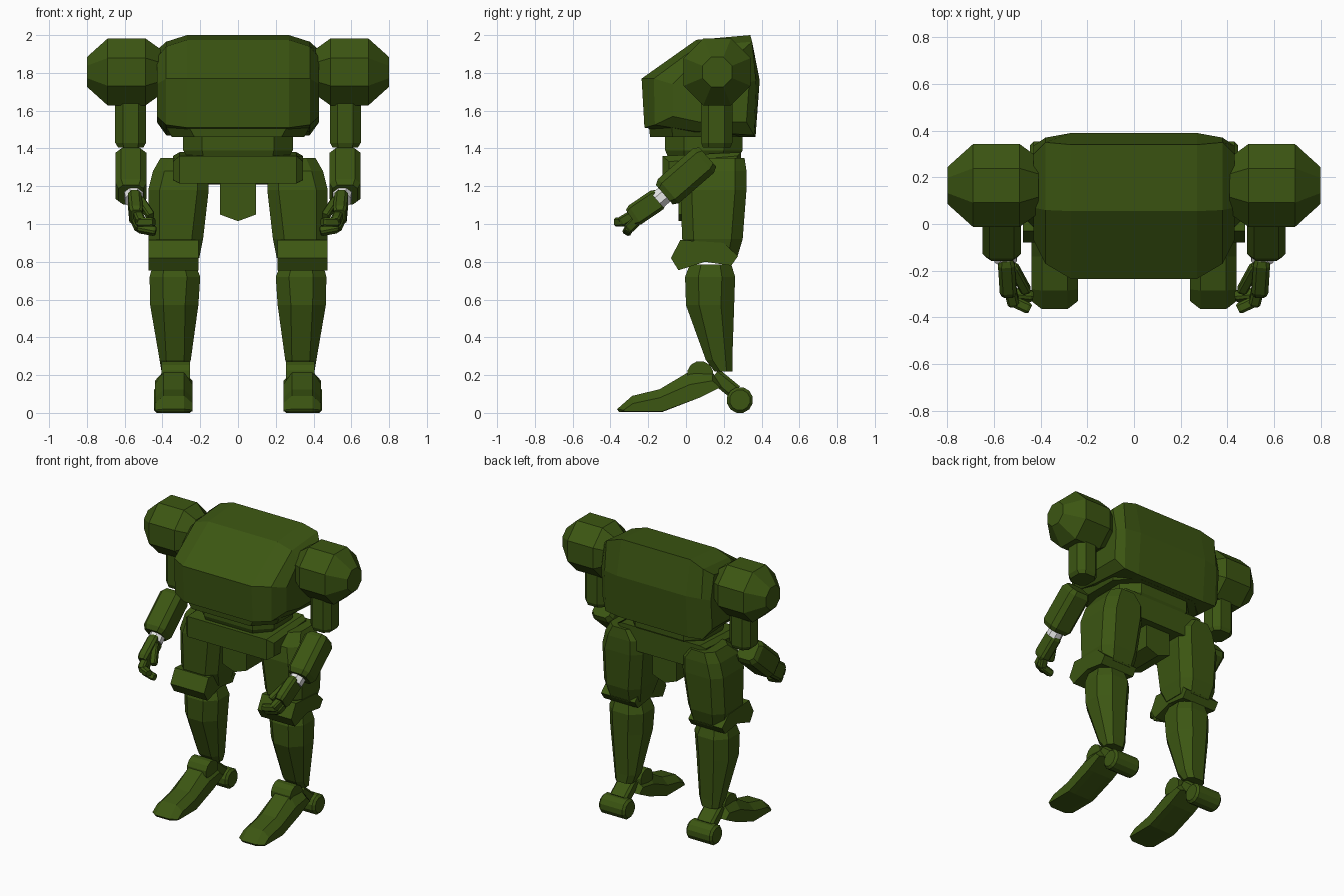
import bpy, bmesh, math
from mathutils import Vector


def material(name, rgb):
    m = bpy.data.materials.new(name)
    m.diffuse_color = (*rgb, 1)
    return m


GREEN = material("dark green", (0.045, 0.093, 0.006))
WHITE = material("white", (0.8, 0.8, 0.8))


def loft(name, rings, mat=GREEN, mirror=False):
    """Skin equal-length point rings and cap both ends."""
    bm = bmesh.new()
    vs = [[bm.verts.new(p) for p in r] for r in rings]
    n = len(vs[0])
    for a, b in zip(vs, vs[1:]):
        for i in range(n):
            j = (i + 1) % n
            bm.faces.new((a[i], a[j], b[j], b[i]))
    bm.faces.new(vs[0])
    bm.faces.new(vs[-1])
    bmesh.ops.recalc_face_normals(bm, faces=bm.faces)
    me = bpy.data.meshes.new(name)
    bm.to_mesh(me)
    bm.free()
    me.materials.append(mat)
    ob = bpy.data.objects.new(name, me)
    bpy.context.collection.objects.link(ob)
    if mirror:
        ob.modifiers.new("mirror", "MIRROR").use_axis[0] = True
    return ob


def octo(x0, x1, y0, y1, c):
    """Rectangle with cut corners."""
    return [(x0 + c, y0), (x1 - c, y0), (x1, y0 + c), (x1, y1 - c),
            (x1 - c, y1), (x0 + c, y1), (x0, y1 - c), (x0, y0 + c)]


def stack(name, levels, mirror=False):
    """Cut-corner sections (z, x0, x1, y0, y1, cut) stacked upwards."""
    return loft(name, [[(x, y, z) for x, y in octo(*r)] for z, *r in levels], mirror=mirror)


def slices(name, parts, mirror=False):
    """Side profiles (x, [(y, z), ...]) skinned across x."""
    return loft(name, [[(x, y, z) for y, z in prof] for x, prof in parts], mirror=mirror)


def beam(name, p, q, w, d, cut, mat=GREEN, end=1.0, bev=0.0):
    """Mirrored cut-corner bar from p to q, optionally with tapered ends."""
    p, q = Vector(p), Vector(q)
    ax = (q - p).normalized()
    u = Vector((1, 0, 0))
    u = (u - ax * u.dot(ax)).normalized()
    v = ax.cross(u)
    stops = [(p, 1), (q, end)]
    if bev:
        stops = [(p, 0.8), (p + ax * bev, 1), (q - ax * bev, end), (q, end * 0.8)]
    sec = octo(-w, w, -d, d, cut)
    return loft(name, [[o + (u * a + v * b) * s for a, b in sec] for o, s in stops], mat, True)


def lathe_x(name, stops, cy, cz, n, mirror=True):
    """Faceted round form about an x axis, from (x, radius) stops."""
    ang = [(i + 0.5) * math.tau / n for i in range(n)]
    return loft(name, [[(x, cy + r * math.cos(a), cz + r * math.sin(a)) for a in ang]
                       for x, r in stops], mirror=mirror)


# Torso shell: broad middle slab, shrinking toward the shoulders
mid = [(-.235, 1.77), (.055, 1.975), (.34, 2.0), (.39, 1.76), (.368, 1.46), (.05, 1.465), (-.22, 1.51)]
near = [(-.17, 1.77), (.06, 1.94), (.35, 1.965), (.37, 1.76), (.36, 1.47), (.05, 1.49), (-.165, 1.525)]
tip = [(-.07, 1.74), (.07, 1.88), (.30, 1.92), (.335, 1.75), (.32, 1.54), (.07, 1.54), (-.07, 1.57)]
slices("torso", [(-.43, tip), (-.38, near), (-.27, mid), (.27, mid), (.38, near), (.43, tip)])
stack("torso_base", [(1.46, -.35, .35, -.19, .33, .12), (1.55, -.40, .40, -.20, .36, .12)])

# Waist and hips
stack("waist", [(1.34, -.26, .26, -.09, .27, .08), (1.39, -.29, .29, -.11, .30, .10),
                (1.48, -.29, .29, -.11, .30, .10)])
slices("hip_slab", [(-.345, [(-.09, 1.235), (-.09, 1.33), (.27, 1.36), (.27, 1.23)]),
                    (-.31, [(-.125, 1.215), (-.125, 1.36), (.29, 1.38), (.29, 1.21)]),
                    (.31, [(-.125, 1.215), (-.125, 1.36), (.29, 1.38), (.29, 1.21)]),
                    (.345, [(-.09, 1.235), (-.09, 1.33), (.27, 1.36), (.27, 1.23)])])
loft("groin_block", [[(x, y, z) for x, z in ((-.095, 1.24), (-.095, 1.05), (0, 1.015), (.095, 1.05), (.095, 1.24))]
                     for y in (-.04, .24)])

# Legs
stack("thigh", [(.82, .205, .45, .03, .27, .05), (.92, .185, .475, -.02, .30, .06),
                (1.18, .155, .475, -.03, .32, .06), (1.28, .155, .45, -.01, .32, .06),
                (1.35, .21, .41, .07, .31, .05)], True)
knee = [(-.08, .82), (-.03, .915), (.20, .90), (.275, .83), (.24, .78), (.10, .80), (-.04, .755)]
slices("knee", [(.21, knee), (.475, knee)], True)
stack("shin", [(.22, .27, .405, .15, .245, .03), (.28, .25, .415, .105, .245, .035),
               (.57, .21, .465, .0, .255, .07), (.72, .20, .468, -.005, .26, .07),
               (.785, .225, .45, .02, .24, .06)], True)
lathe_x("ankle", [(.255, .07), (.405, .07)], .075, .205, 12)
lathe_x("heel_roller", [(.24, .055), (.255, .07), (.43, .07), (.445, .055)], .285, .068, 12)
beam("heel_strut", (.34, .15, .20), (.34, .26, .11), .065, .04, .015)

# Feet: pointed wedge with sloped sides
foot = [(-.365, .02), (-.285, .09), (-.14, .125), (.02, .22), (.14, .215), (.19, .14), (.07, .08), (-.125, .005), (-.355, .005)]
edge = [(-.33, .015), (-.28, .05), (-.14, .08), (.02, .15), (.14, .17), (.18, .135), (.07, .08), (-.125, .008), (-.325, .008)]
slices("foot", [(.24, edge), (.285, foot), (.395, foot), (.44, edge)], True)

# Arms
lathe_x("shoulder_ball", [(.41, .13), (.49, .192), (.69, .192), (.80, .085)], .165, 1.805, 8)
stack("upper_arm", [(1.405, .50, .635, .09, .235, .03), (1.43, .487, .65, .08, .245, .04),
                    (1.70, .487, .65, .08, .245, .04)], True)
beam("forearm", (.567, .115, 1.355), (.567, -.115, 1.155), .082, .085, .03, bev=.03)
beam("wrist", (.555, -.08, 1.185), (.55, -.15, 1.125), .048, .048, .028, WHITE)

# Hands: palm, fingers curling inward, thumb
beam("palm", (.548, -.135, 1.14), (.538, -.29, 1.035), .036, .06, .015, bev=.025)
beam("upper_finger", (.535, -.26, 1.06), (.515, -.345, 1.01), .025, .028, .01, bev=.012)
beam("upper_fingertip", (.53, -.325, 1.01), (.445, -.365, 1.01), .024, .024, .01, bev=.012)
beam("lower_finger", (.54, -.26, 1.02), (.52, -.305, .975), .025, .028, .01, bev=.012)
beam("lower_fingertip", (.53, -.30, .98), (.435, -.31, .962), .024, .024, .01, bev=.012)
beam("thumb", (.52, -.18, 1.13), (.46, -.29, 1.04), .022, .022, .008, bev=.012)
